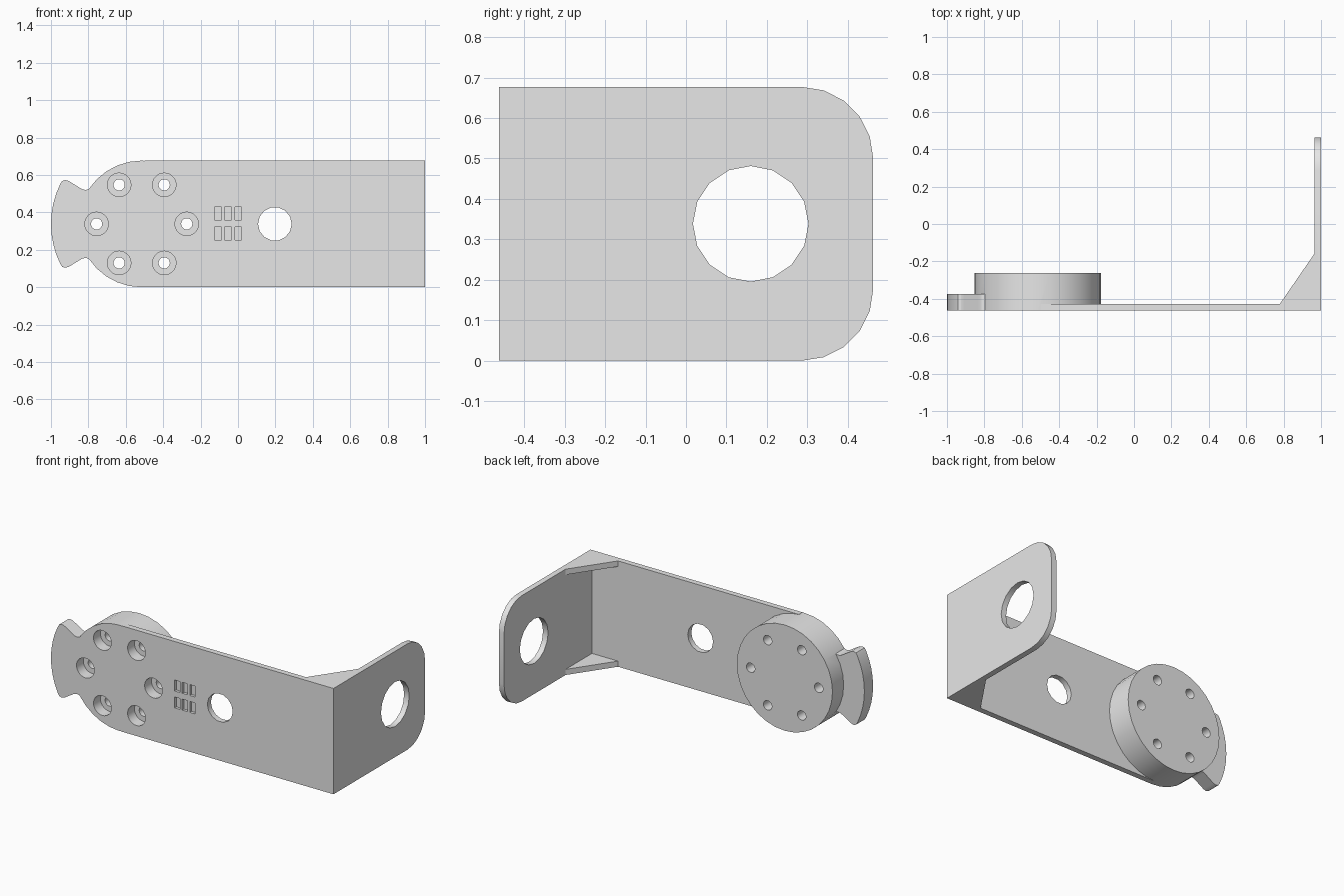
import bpy, bmesh, math

cube = bpy.data.objects.get("Cube")
if cube:
    bpy.data.objects.remove(cube, do_unlink=True)

H = 0.677              # bracket height
MID = H / 2
FRONT, INNER = -0.463, -0.427
DISC_X = -0.515

grey = bpy.data.materials.new("light_grey")
grey.use_nodes = True
grey.diffuse_color = (0.8, 0.8, 0.8, 1)
grey.node_tree.nodes["Principled BSDF"].inputs["Base Color"].default_value = (0.8, 0.8, 0.8, 1)


def prism(name, outline, axis, lo, hi):
    """Extrude a 2D outline along one axis."""
    place = {"X": lambda a, b, d: (d, a, b),
             "Y": lambda a, b, d: (a, d, b),
             "Z": lambda a, b, d: (a, b, d)}[axis]
    bm = bmesh.new()
    bottom = [bm.verts.new(place(a, b, lo)) for a, b in outline]
    top = [bm.verts.new(place(a, b, hi)) for a, b in outline]
    bm.faces.new(bottom)
    bm.faces.new(top)
    n = len(outline)
    for i in range(n):
        j = (i + 1) % n
        bm.faces.new((bottom[i], bottom[j], top[j], top[i]))
    bmesh.ops.recalc_face_normals(bm, faces=bm.faces)
    mesh = bpy.data.meshes.new(name)
    bm.to_mesh(mesh)
    bm.free()
    mesh.materials.append(grey)
    obj = bpy.data.objects.new(name, mesh)
    bpy.context.collection.objects.link(obj)
    return obj


def arc(cx, cy, r, start, end, steps):
    angles = [math.radians(start + (end - start) * i / steps) for i in range(steps + 1)]
    return [(cx + r * math.cos(a), cy + r * math.sin(a)) for a in angles]


def circle(cx, cy, r, n):
    return arc(cx, cy, r, 0, 360, n)[:-1]


def rect(a0, b0, a1, b1):
    return [(a0, b0), (a1, b0), (a1, b1), (a0, b1)]


def combine(target, tool, operation):
    mod = target.modifiers.new(operation.title(), "BOOLEAN")
    mod.operation = operation
    mod.solver = "EXACT"
    mod.object = tool
    bpy.context.view_layer.objects.active = target
    bpy.ops.object.modifier_apply(modifier=mod.name)
    bpy.data.objects.remove(tool, do_unlink=True)


# Long front plate
bracket = prism("bracket", rect(-0.5, 0, 1, H), "Y", FRONT, INNER)

# Side plate with rounded rear corners
R = 0.177
side = ([(FRONT, 0)] + arc(0.463 - R, R, R, -90, 0, 5)
        + arc(0.463 - R, H - R, R, 0, 90, 5) + [(FRONT, H)])
parts = [prism("side_plate", side, "X", 0.964, 1)]

# Corner gussets along the top and bottom edges
gusset = [(0.78, INNER), (0.78, -0.445), (0.98, -0.445), (0.98, -0.16), (0.964, -0.16)]
for low in (0, H - 0.036):
    parts.append(prism("gusset", gusset, "Z", low, low + 0.036))

# Thick mounting disc
parts.append(prism("mounting_disc", circle(DISC_X, MID, MID, 32), "Y", FRONT, -0.262))

# Flared end tab, its upper half mirrored
flare = arc(DISC_X, MID, 0.485, 180, 154, 4) + [
    (-0.94, 0.568), (-0.925, 0.573), (-0.905, 0.568), (-0.835, 0.525),
    (-0.815, 0.52), (-0.795, 0.526), (-0.755, 0.567), (-0.65, 0.54)]
tab = flare + [(x, H - z) for x, z in reversed(flare[1:])]
parts.append(prism("end_tab", tab, "Y", FRONT, -0.375))

for part in parts:
    combine(bracket, part, "UNION")

# Counterbored ring of screw holes
for i in range(6):
    a = math.radians(60 * i)
    x, z = DISC_X + 0.241 * math.cos(a), MID + 0.241 * math.sin(a)
    combine(bracket, prism("screw_hole", circle(x, z, 0.03, 20), "Y", -0.6, 0), "DIFFERENCE")
    combine(bracket, prism("counterbore", circle(x, z, 0.063, 28), "Y", -0.6, FRONT + 0.07), "DIFFERENCE")

# Cable hole in the front plate and pivot hole in the side plate
combine(bracket, prism("cable_hole", circle(0.197, MID, 0.09, 14), "Y", -0.6, -0.3), "DIFFERENCE")
combine(bracket, prism("pivot_hole", circle(0.16, MID, 0.143, 16), "X", 0.8, 1.2), "DIFFERENCE")

# Two rows of shallow rectangular recesses
for x in (-0.125, -0.071, -0.017):
    for z in (0.252, 0.36):
        recess = prism("recess", rect(x, z, x + 0.037, z + 0.07), "Y", -0.6, FRONT + 0.018)
        combine(bracket, recess, "DIFFERENCE")

bpy.ops.object.select_all(action="DESELECT")
bracket.select_set(True)
bpy.context.view_layer.objects.active = bracket
bpy.ops.object.shade_smooth_by_angle(angle=math.radians(30))
